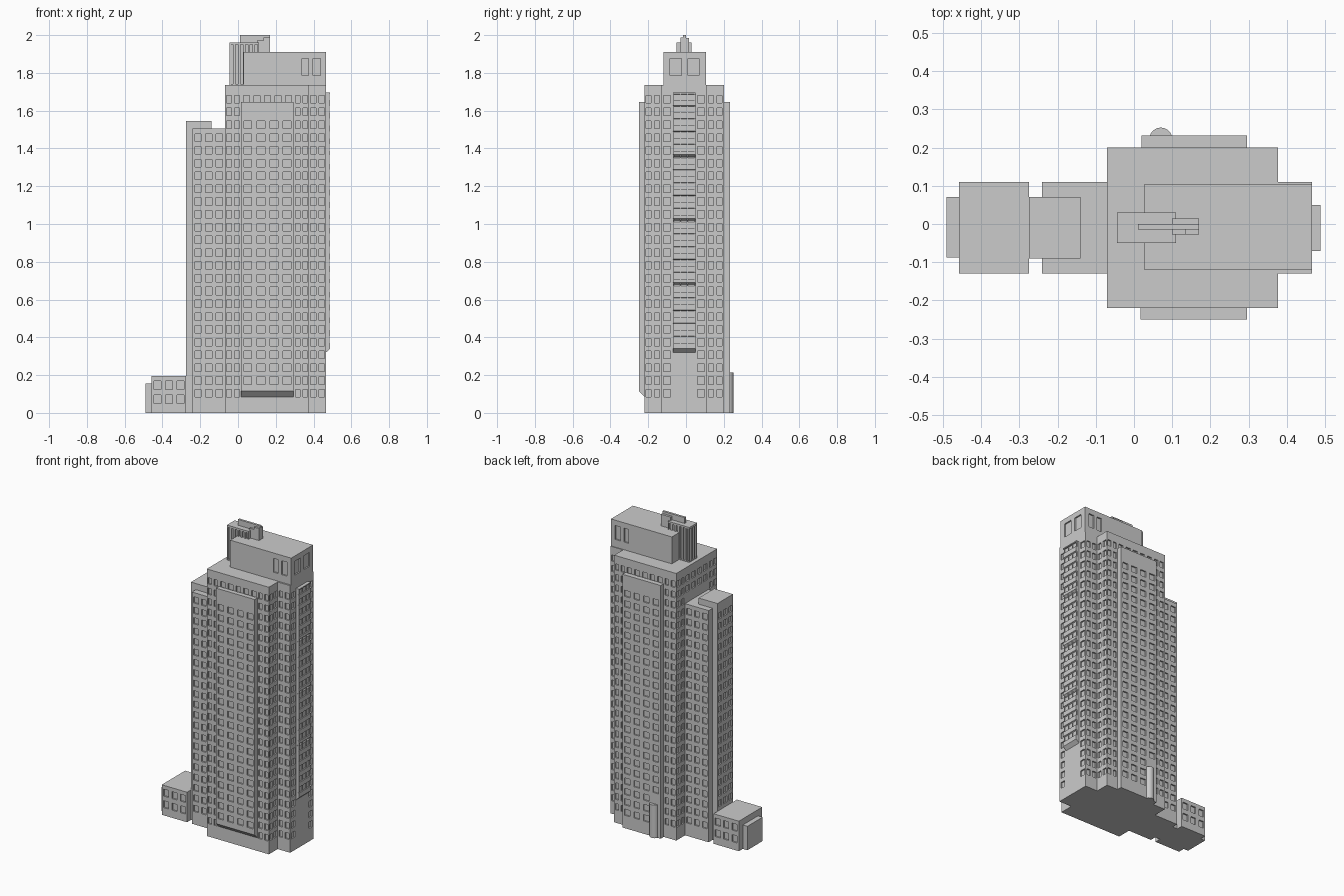
import bpy, bmesh
from mathutils import Vector

if "Cube" in bpy.data.objects:
    bpy.data.objects.remove(bpy.data.objects["Cube"])

FLOOR = 0.0677
DEPTH = 0.009


def floors(a, b):
    """Window sill/head heights for storeys a..b."""
    return [(FLOOR * k + 0.016, FLOOR * k + 0.056) for k in range(a, b + 1)]


def finish(bm, name):
    bmesh.ops.remove_doubles(bm, verts=bm.verts, dist=1e-5)
    me = bpy.data.meshes.new(name)
    bm.to_mesh(me)
    bm.free()
    ob = bpy.data.objects.new(name, me)
    bpy.context.collection.objects.link(ob)
    return ob


def wall(bm, p, q, z0, z1, spans, rows):
    """Flat wall from p to q with recessed windows at spans x rows."""
    p, q = Vector((*p, 0)), Vector((*q, 0))
    length = (q - p).length
    d = (q - p) / length
    n = Vector((d.y, -d.x, 0))
    if not spans or not rows:
        spans, rows = [], []
    us = [0] + [u for s in spans for u in s] + [length]
    zs = [z0] + [z for r in rows for z in r] + [z1]

    def quad(pts):
        bm.faces.new([bm.verts.new(v) for v in pts])

    for j in range(len(zs) - 1):
        for i in range(len(us) - 1):
            o = [p + d * u + Vector((0, 0, z)) for u, z in
                 ((us[i], zs[j]), (us[i + 1], zs[j]), (us[i + 1], zs[j + 1]), (us[i], zs[j + 1]))]
            if i % 2 and j % 2:
                inner = [v - n * DEPTH for v in o]
                quad(inner)
                for k in range(4):
                    m = (k + 1) % 4
                    quad((o[k], o[m], inner[m], inner[k]))
            else:
                quad(o)


def tower(name, outline, z0, z1, fill=0.6):
    """Prism over a counter-clockwise outline of (x, y, columns, rows).
    Columns is a count, or a list of window spans along that edge."""
    bm = bmesh.new()
    for a, b in zip(outline, outline[1:] + outline[:1]):
        length = (Vector(b[:2]) - Vector(a[:2])).length
        cols = a[2]
        if isinstance(cols, int):
            pitch = length / max(cols, 1)
            cols = [((i + 0.5 - fill / 2) * pitch, (i + 0.5 + fill / 2) * pitch) for i in range(cols)]
        wall(bm, a[:2], b[:2], z0, z1, cols, a[3])
    bm.faces.new([bm.verts.new((o[0], o[1], z1)) for o in outline])
    bm.faces.new([bm.verts.new((o[0], o[1], z0)) for o in reversed(outline)])
    return finish(bm, name)


def box(name, x0, x1, y0, y1, z0, z1, s=0, e=0, n=0, w=0, rows=(), fill=0.6):
    """Box with window columns on the south, east, north and west sides."""
    r = list(rows)
    return tower(name, [(x0, y0, s, r), (x1, y0, e, r), (x1, y1, n, r), (x0, y1, w, r)], z0, z1, fill)


def extrude(name, pts, a, b, axis):
    """Extrude a profile along x (pts are y, z) or along y (pts are x, z)."""
    bm = bmesh.new()
    put = (lambda p, t: (t, p[0], p[1])) if axis == 'x' else (lambda p, t: (p[0], t, p[1]))
    f = bm.faces.new([bm.verts.new(put(p, a)) for p in pts])
    ext = bmesh.ops.extrude_face_region(bm, geom=[f], use_keep_orig=True)
    shift = Vector(put((0, 0), b - a))
    bmesh.ops.translate(bm, vec=shift, verts=[v for v in ext['geom'] if isinstance(v, bmesh.types.BMVert)])
    bmesh.ops.recalc_face_normals(bm, faces=bm.faces)
    return finish(bm, name)


# Main tower with stepped plan; edges behind the bays and wing get fewer rows
full, top = floors(1, 24), floors(24, 24)
tower("main_tower", [
    (-.07, -.22, 2, full), (.017, -.22, 5, top), (.295, -.22, 2, full),
    (.376, -.22, 2, full), (.376, -.13, 2, full),
    (.466, -.13, 1, full), (.466, -.07, 0, []), (.466, .05, 1, full),
    (.466, .11, 2, full), (.376, .11, 2, full),
    (.376, .20, 2, full), (.295, .20, 5, top), (.02, .20, 2, full),
    (-.07, .20, 2, full), (-.07, .11, 4, floors(23, 24)), (-.07, -.13, 2, full),
], 0, 1.735)

# Front bay with sloping underside
box("front_bay", .017, .295, -.25, -.22, .115, 1.645, s=4, rows=floors(2, 22))
extrude("front_bay_underside", [(-.22, .085), (-.25, .115), (-.22, .115)], .017, .295, 'x')

# Rear bay and its half-round stair turret
tower("rear_bay", [
    (.295, .20, 0, []), (.295, .232, 3, floors(1, 22)), (.09, .232, 1, floors(4, 22)),
    (.02, .232, 0, []), (.02, .20, 0, []),
], 0, 1.645)
bpy.ops.mesh.primitive_cylinder_add(vertices=24, radius=.03, depth=.215, location=(.07, .222, .1075))
turret = bpy.context.object
turret.name = "rear_turret"
bpy.ops.object.shade_smooth_by_angle()

# Side oriel: stepped spandrels, sloping foot under every five storeys
prof = [(.466, .32)]
for k in range(5, 25):
    z = FLOOR * k
    if k % 5 == 0 and k > 5:
        prof.append((.474, z + .002))
    prof += [(.488, z + (.013 if k % 5 == 0 and k > 5 else .002)), (.488, z + .032),
             (.480, z + .032), (.480, z + .066 if k % 5 != 4 else z + .062)]
prof += [(.488, 1.688), (.488, 1.695), (.466, 1.695)]
extrude("side_oriel", prof, -.07, .05, 'y')
for i in range(4):
    y = -.068 + i * .0373
    box(f"oriel_mullion_{i + 1}", .47, .485, y, y + .005, .345, 1.69)

# West wing and its stair tower
box("west_wing", -.24, -.07, -.13, .11, 0, 1.505, s=3, n=3, rows=floors(1, 21))
box("west_stair_tower", -.275, -.14, -.09, .07, 0, 1.545, w=3, rows=floors(3, 21))

# Low annex
box("annex", -.457, -.275, -.13, .11, 0, .195, s=3, n=3, rows=[(.05, .095), (.125, .17)])
box("annex_porch", -.49, -.457, -.087, .07, 0, .155)

# Penthouse with paired tall windows at the east end
tall = [(1.785, 1.875)]
tower("penthouse", [
    (.028, -.12, [(.31, .345), (.37, .408)], tall), (.466, -.12, [(.035, .095), (.13, .19)], tall),
    (.466, .105, [(.03, .068), (.093, .128)], tall), (.028, .105, 0, []),
], 1.735, 1.91)

# Ribbed flue block and rooftop plant
box("flue_block", -.045, .11, -.05, .03, 1.735, 1.962, s=6, n=6, w=3, rows=[(1.74, 1.95)], fill=.5)
box("roof_fin", .01, .17, -.015, 0, 1.91, 2.0)
box("roof_vent_rear", .10, .17, 0, .015, 1.91, 1.985)
box("roof_vent_front", .10, .135, -.028, -.015, 1.91, 1.972)
box("roof_vent_end", .135, .17, -.028, -.015, 1.91, 1.988)
